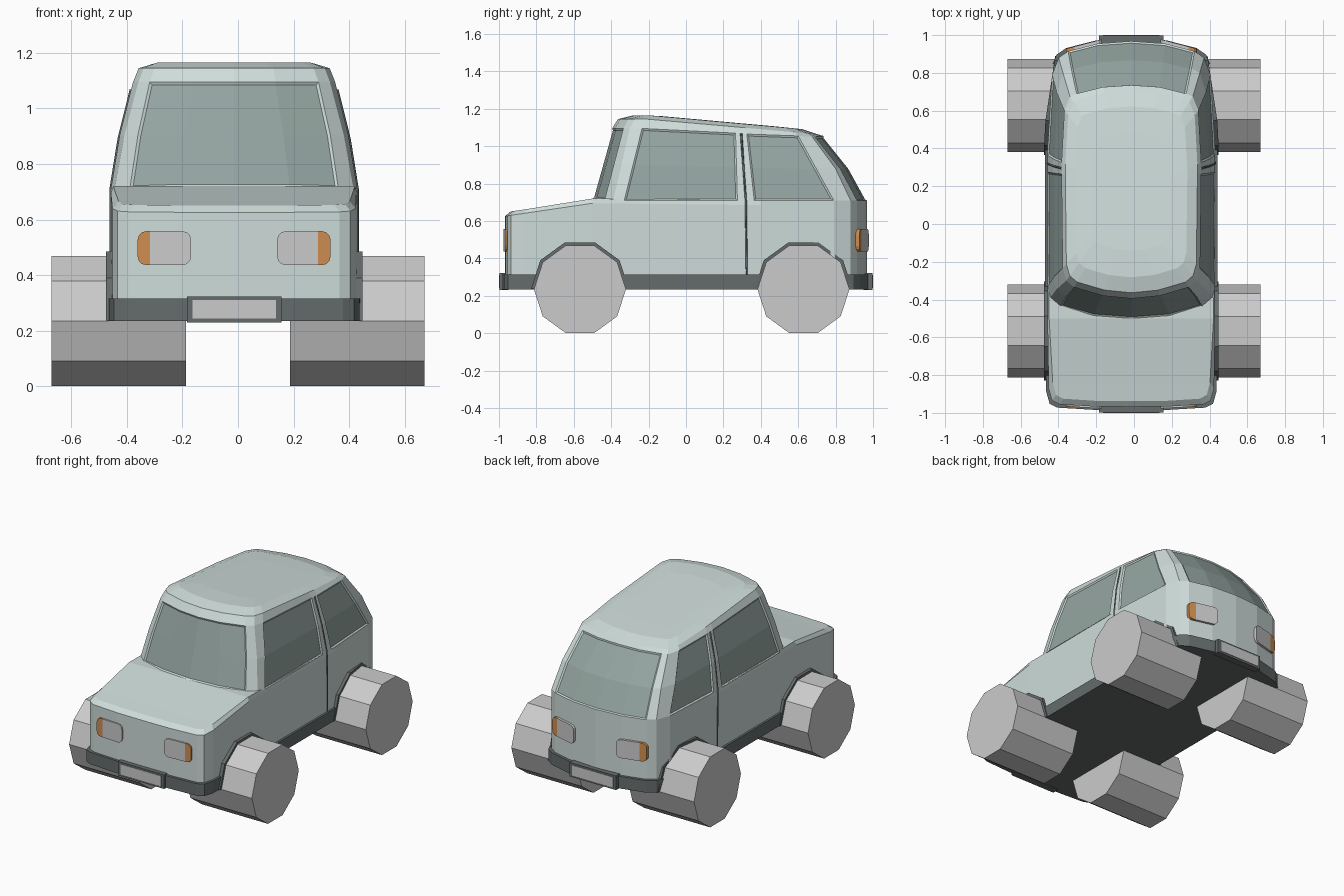
import bpy, bmesh, math

if "Cube" in bpy.data.objects:
    bpy.data.objects.remove(bpy.data.objects["Cube"])

OFF = -0.014  # the body sits slightly left of the axle centre


def material(name, rgb):
    m = bpy.data.materials.new(name)
    m.diffuse_color = (*rgb, 1)
    m.use_nodes = True
    m.node_tree.nodes["Principled BSDF"].inputs["Base Color"].default_value = m.diffuse_color
    return m


PAINT = material("paint", (0.62, 0.72, 0.70))
GLASS = material("glass", (0.30, 0.38, 0.36))
TRIM = material("trim", (0.13, 0.15, 0.15))
AMBER = material("amber", (0.62, 0.27, 0.08))


def finish(name, bm, mat=None, shift=OFF):
    bmesh.ops.recalc_face_normals(bm, faces=bm.faces[:])
    me = bpy.data.meshes.new(name)
    bm.to_mesh(me)
    bm.free()
    ob = bpy.data.objects.new(name, me)
    ob.location.x = shift
    if mat:
        me.materials.append(mat)
    bpy.context.collection.objects.link(ob)
    return ob


def loft(rings):
    """Mirrored half rings, joined and capped. Returns bmesh and face rows."""
    bm = bmesh.new()
    n = len(rings[0])
    N = 2 * n - 2
    loops = []
    for r in rings:
        full = list(r) + [(-x, y, z) for x, y, z in r[-2:0:-1]]
        loops.append([bm.verts.new(p) for p in full])
    rows = [[bm.faces.new((a[j], a[(j + 1) % N], b[(j + 1) % N], b[j])) for j in range(N)]
            for a, b in zip(loops, loops[1:])]
    for lp in (loops[0], loops[-1]):
        for i in range(n - 1):
            ids = dict.fromkeys((i, i + 1, N - i - 1, (N - i) % N))
            bm.faces.new([lp[k] for k in ids])
    bmesh.ops.recalc_face_normals(bm, faces=bm.faces[:])
    return bm, rows


def prism(name, pts, w0, w1, to, mat=None, shift=OFF):
    """Extrude a 2D outline from w0 to w1, placed by the mapping to(u, v, w)."""
    bm = bmesh.new()
    a, b = [[bm.verts.new(to(u, v, w)) for u, v in pts] for w in (w0, w1)]
    bm.faces.new(a)
    bm.faces.new(b)
    for i in range(len(pts)):
        k = (i + 1) % len(pts)
        bm.faces.new((a[i], a[k], b[k], b[i]))
    return finish(name, bm, mat, shift)


# Lower body: plan outline with a sloping bonnet
plan = [(0, -.968), (.2, -.966), (.38, -.955), (.42, -.935), (.438, -.87), (.444, -.5),
        (.444, .4), (.42, .79), (.385, .88), (.335, .915), (.18, .955), (0, .968)]


def bonnet(y):
    return 0.655 + 0.065 * (y + .94) / .44 if y < -.45 else 0.71


def top_point(x, y):
    if y < -.6:
        return (x * .95, y + .03, bonnet(y))
    return (x * (.98 if y < -.45 else 1), y, bonnet(y))


bm, _ = loft([[(x, y, .29) for x, y in plan],
              [(x, y, bonnet(y) - .025) for x, y in plan],
              [top_point(x, y) for x, y in plan]])
finish("lower_body", bm, PAINT)

# Bumper and sill band, which also closes the underside
bm, _ = loft([[(x * 1.03, y * 1.018, z) for x, y in plan] for z in (.235, .315)])
finish("bumper_band", bm, TRIM)

# Cabin: belt line, bulged middle, glass top and roof rings
belt = [(0, -.5, .72), (.2, -.485, .72), (.375, -.435, .715), (.43, -.39, .71),
        (.444, -.33, .71), (.444, .275, .71), (.444, .365, .71), (.42, .79, .71),
        (.385, .88, .71), (.335, .915, .71), (.18, .955, .71), (0, .968, .71)]
head = [(0, -.395, 1.095), (.15, -.38, 1.095), (.304, -.335, 1.095), (.345, -.3, 1.095),
        (.364, -.235, 1.095), (.37, .265, 1.07), (.37, .325, 1.065), (.355, .6, 1.055),
        (.325, .675, 1.05), (.29, .69, 1.05), (.15, .725, 1.053), (0, .735, 1.055)]


def middle(p, q):
    x, y, z = [(a + b) / 2 for a, b in zip(p, q)]
    return (x * 1.02, y + (.022 if y > .75 else 0), z)


def roof_ring(k, drop):
    ring = []
    for x, y, _ in head:
        y = .17 + (y - .17) * k
        ring.append((x * k, y, 1.167 - .09 * max(0, y + .2) - drop))
    return ring


waist = [middle(p, q) for p, q in zip(belt, head)]
bm, rows = loft([belt, waist, head, roof_ring(.945, .022), roof_ring(.8, .002), roof_ring(.55, 0)])
panes = [row[k] for row in rows[:2] for j in (0, 1, 4, 6, 9, 10) for k in (j, len(row) - 1 - j)]
bmesh.ops.inset_region(bm, faces=panes, thickness=.009, depth=-.007, use_even_offset=True)

# Windows: the recessed panes become their own object
gb = bmesh.new()
for f in panes:
    gb.faces.new([gb.verts.new(v.co) for v in f.verts])
bmesh.ops.remove_doubles(gb, verts=gb.verts[:], dist=1e-5)
finish("windows", gb, GLASS)
bmesh.ops.delete(bm, geom=panes, context='FACES')
finish("cabin", bm, PAINT)


def along_x(s):
    return lambda u, v, w: (s * w, u, v)


def rounded(u0, u1, round_in, round_out):
    """Lamp outline with softened corners on the chosen ends."""
    z0, z1, r = .436, .558, .03
    pts = []
    for cu, cz, a0, on in ((u1, z0, -90, round_out), (u1, z1, 0, round_out),
                           (u0, z1, 90, round_in), (u0, z0, 180, round_in)):
        if not on:
            pts.append((cu, cz))
            continue
        du, dz = (-r if cu == u1 else r), (r if cz == z0 else -r)
        for k in range(4):
            a = math.radians(a0 + 30 * k)
            pts.append((cu + du + r * math.cos(a), cz + dz + r * math.sin(a)))
    return pts


deca = [(math.cos(math.radians(36 * k)), math.sin(math.radians(36 * k))) for k in range(10)]
for s, side in ((1, "left"), (-1, "right")):
    for cy, end in ((-.567, "front"), (.628, "rear")):
        # Wheels: wide ten-sided drums
        prism(f"{end}_{side}_wheel", [(cy + .246 * c, .235 + .246 * d) for c, d in deca],
              .187, .671, along_x(s), shift=0)
        # Wheel arches: half of a slightly larger ten-sided outline
        prism(f"{end}_{side}_arch", [(cy + .262 * c, .236 + .262 * d) for c, d in deca[:6]],
              .3, .462, lambda u, v, w: (s * (w - .15 * max(0, u - .5)), u, v), TRIM)

    # Lamps: grey lens with an amber outer strip, following the body curve
    for end, to in (("front", lambda u, v, w: (s * u, -.972 + .05 * (u - .155) - w, v)),
                    ("rear", lambda u, v, w: (s * u, .967 - .26 * (u - .18) + w, v))):
        prism(f"{end}_{side}_lamp", rounded(.155, .302, True, False), -.03, .004, to)
        prism(f"{end}_{side}_indicator", rounded(.302, .347, False, True), -.03, .004, to, AMBER)

    # Door seam behind the front door
    cu = bpy.data.curves.new(f"{side}_door_seam", 'CURVE')
    cu.dimensions = '3D'
    cu.bevel_depth = .006
    cu.bevel_resolution = 0
    path = [(.443, .325, .3), (.443, .32, .71), (.414, .307, .89), (.37, .295, 1.068)]
    sp = cu.splines.new('POLY')
    sp.points.add(len(path) - 1)
    for p, (x, y, z) in zip(sp.points, path):
        p.co = (s * x, y, z, 1)
    cu.materials.append(TRIM)
    ob = bpy.data.objects.new(f"{side}_door_seam", cu)
    ob.location.x = OFF
    bpy.context.collection.objects.link(ob)

# Number plates: dark frame with a pale blank panel
for s, end in ((-1, "front"), (1, "rear")):
    for part, hw, z0, z1, y1, mat in (("plate_frame", .17, .23, .323, .997, TRIM),
                                      ("plate", .15, .243, .311, 1.0, None)):
        prism(f"{end}_{part}", [(-hw, z0), (hw, z0), (hw, z1), (-hw, z1)], .95, y1,
              lambda u, v, w: (u, s * w, v), mat)
